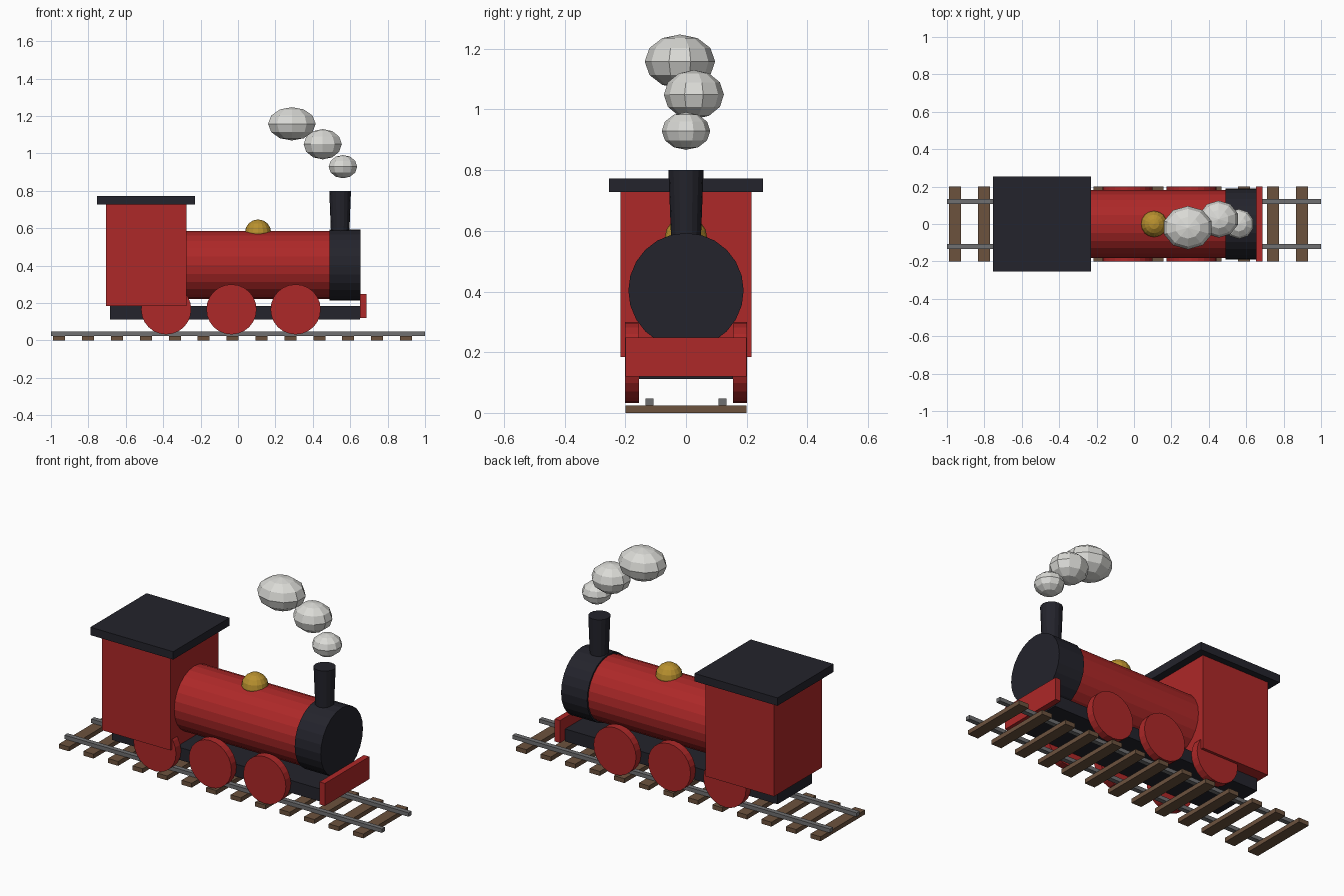
import bpy, bmesh, math
from mathutils import Matrix

if "Cube" in bpy.data.objects:
    bpy.data.objects.remove(bpy.data.objects["Cube"])


def material(name, rgb):
    m = bpy.data.materials.new(name)
    m.diffuse_color = (*rgb, 1)
    m.use_nodes = True
    m.node_tree.nodes["Principled BSDF"].inputs["Base Color"].default_value = m.diffuse_color
    return m


RED = material("red paint", (0.42, 0.021, 0.021))
BLACK = material("blue black", (0.017, 0.017, 0.025))
BRASS = material("brass", (0.48, 0.28, 0.028))
WOOD = material("brown wood", (0.15, 0.085, 0.048))
STEEL = material("grey steel", (0.16, 0.16, 0.165))
SMOKE = material("pale smoke", (0.70, 0.70, 0.67))


def finish(name, bm, mat):
    mesh = bpy.data.meshes.new(name)
    bm.to_mesh(mesh)
    bm.free()
    mesh.materials.append(mat)
    ob = bpy.data.objects.new(name, mesh)
    bpy.context.collection.objects.link(ob)
    return ob


def box(name, x, y, z, mat):
    """Box from (min, max) pairs."""
    bm = bmesh.new()
    size = [b - a for a, b in (x, y, z)]
    mid = [(a + b) / 2 for a, b in (x, y, z)]
    bmesh.ops.create_cube(bm, size=1, matrix=Matrix.Translation(mid) @ Matrix.Diagonal((*size, 1)))
    return finish(name, bm, mat)


def cylinder(name, centre, r1, r2, depth, sides, axis, mat):
    bm = bmesh.new()
    rot = {"X": Matrix.Rotation(math.pi / 2, 4, "Y"),
           "Y": Matrix.Rotation(-math.pi / 2, 4, "X"),
           "Z": Matrix.Identity(4)}[axis]
    bmesh.ops.create_cone(bm, cap_ends=True, segments=sides, radius1=r1, radius2=r2,
                          depth=depth, matrix=Matrix.Translation(centre) @ rot)
    return finish(name, bm, mat)


def ball(name, centre, radii, segments, rings, mat):
    bm = bmesh.new()
    bmesh.ops.create_uvsphere(bm, u_segments=segments, v_segments=rings, radius=1,
                              matrix=Matrix.Translation(centre) @ Matrix.Diagonal((*radii, 1)))
    return finish(name, bm, mat)


# Track
for i in range(13):
    x = -0.956 + i * 0.1545
    box(f"sleeper_{i + 1}", (x - 0.032, x + 0.032), (-0.2, 0.2), (0, 0.025), WOOD)
for side, y in (("near", -0.12), ("far", 0.12)):
    box(f"rail_{side}", (-1, 1), (y - 0.0135, y + 0.0135), (0.025, 0.047), STEEL)

# Chassis and buffer beam
box("chassis", (-0.685, 0.653), (-0.155, 0.155), (0.112, 0.183), BLACK)
box("buffer_beam", (0.653, 0.687), (-0.2, 0.2), (0.12, 0.248), RED)

# Wheels
for i, x in enumerate((-0.384, -0.035, 0.308)):
    for side, s in (("near", -1), ("far", 1)):
        cylinder(f"wheel_{side}_{i + 1}", (x, s * 0.178, 0.166), 0.134, 0.134, 0.045, 24, "Y", RED)

# Cab
box("cab", (-0.706, -0.275), (-0.216, 0.216), (0.185, 0.728), RED)
box("cab_roof", (-0.753, -0.231), (-0.253, 0.253), (0.728, 0.773), BLACK)

# Boiler, smokebox, chimney and dome
cylinder("boiler", (0.105, 0, 0.403), 0.181, 0.181, 0.78, 24, "X", RED)
cylinder("smokebox", (0.572, 0, 0.403), 0.19, 0.19, 0.164, 24, "X", BLACK)
cylinder("chimney", (0.546, 0, 0.685), 0.049, 0.058, 0.23, 16, "Z", BLACK)
ball("steam_dome", (0.107, 0, 0.577), (0.07, 0.07, 0.07), 16, 8, BRASS)

# Smoke puffs
ball("smoke_small", (0.561, 0, 0.929), (0.08, 0.08, 0.062), 10, 6, SMOKE)
ball("smoke_medium", (0.453, 0.026, 1.049), (0.107, 0.099, 0.081), 10, 6, SMOKE)
ball("smoke_large", (0.288, -0.02, 1.158), (0.134, 0.116, 0.089), 10, 6, SMOKE)
